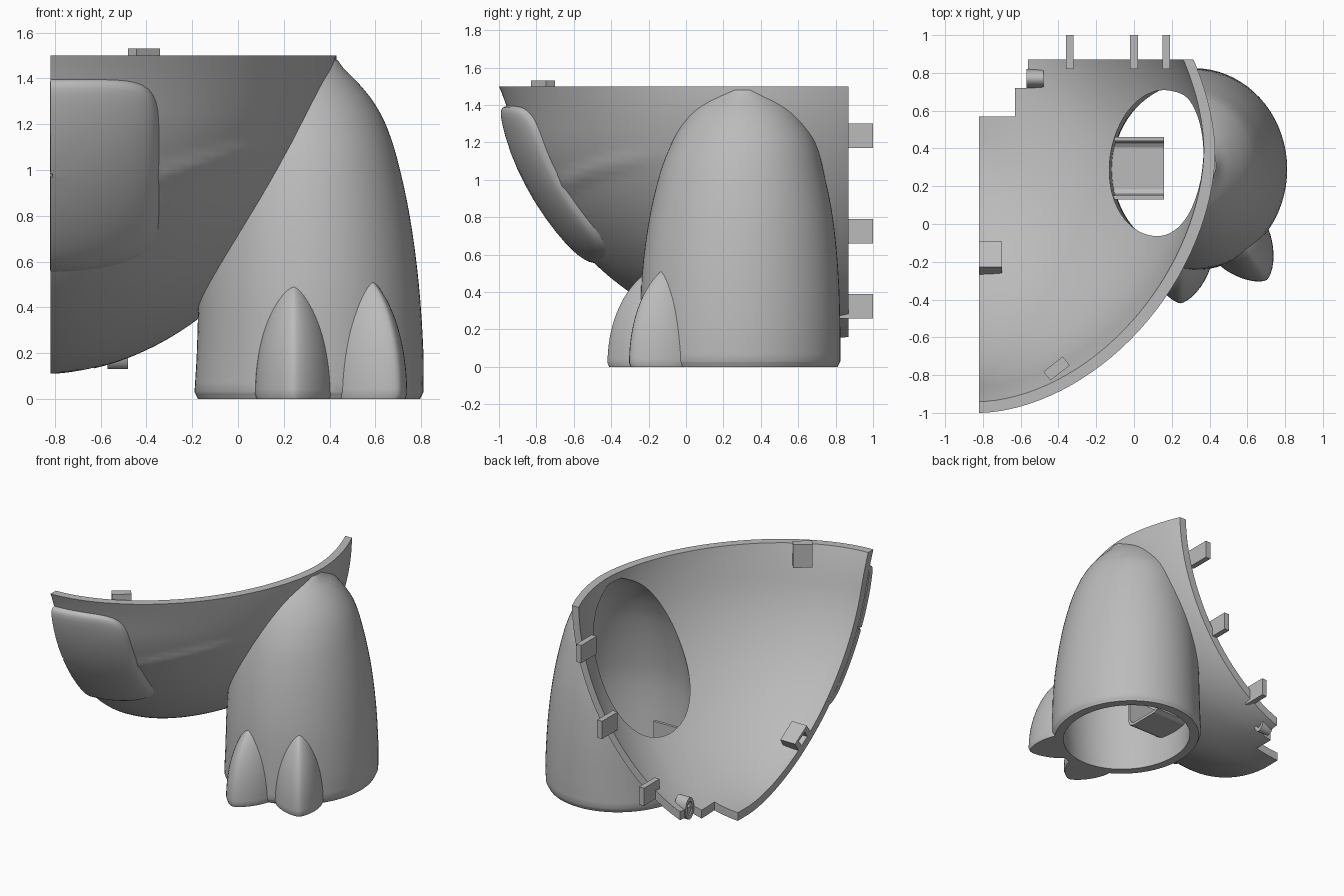
import bpy, bmesh, math
from mathutils import Matrix, Vector

cube = bpy.data.objects.get("Cube")
if cube:
    bpy.data.objects.remove(cube)

grey = bpy.data.materials.new("plain grey")
grey.use_nodes = True
grey.diffuse_color = (0.5, 0.5, 0.5, 1)
grey.node_tree.nodes["Principled BSDF"].inputs["Base Color"].default_value = (0.5, 0.5, 0.5, 1)

MID, BACK, RIM = -0.82, 0.87, 1.5


def finish(bm, name):
    bmesh.ops.recalc_face_normals(bm, faces=bm.faces)
    mesh = bpy.data.meshes.new(name)
    bm.to_mesh(mesh)
    bm.free()
    mesh.materials.append(grey)
    obj = bpy.data.objects.new(name, mesh)
    bpy.context.collection.objects.link(obj)
    return obj


def loft(name, rings, closed=True):
    bm = bmesh.new()
    loops = [[bm.verts.new(p) for p in ring] for ring in rings]
    n = len(rings[0])
    for a, b in zip(loops, loops[1:]):
        for i in range(n if closed else n - 1):
            j = (i + 1) % n
            bm.faces.new((a[i], a[j], b[j], b[i]))
    if closed:
        bm.faces.new(loops[0])
        bm.faces.new(loops[-1])
    return finish(bm, name)


def box(name, lo, hi, turn=None):
    lo, hi = Vector(lo), Vector(hi)
    bm = bmesh.new()
    bmesh.ops.create_cube(bm, size=1)
    m = Matrix.Translation((lo + hi) / 2)
    if turn:
        m = m @ Matrix.Rotation(math.radians(turn[0]), 4, turn[1])
    bm.transform(m @ Matrix.Diagonal((*(hi - lo), 1)))
    return finish(bm, name)


def select(obj):
    bpy.ops.object.select_all(action='DESELECT')
    obj.select_set(True)
    bpy.context.view_layer.objects.active = obj


def combine(obj, other, operation):
    mod = obj.modifiers.new("cut", 'BOOLEAN')
    mod.operation, mod.object, mod.solver = operation, other, 'EXACT'
    select(obj)
    bpy.ops.object.modifier_apply(modifier=mod.name)
    bpy.data.objects.remove(other)


def smooth(obj, angle=35):
    select(obj)
    bpy.ops.object.shade_smooth_by_angle(angle=math.radians(angle))


def power(v, p):
    return math.copysign(abs(v) ** p, v)


# Bowl: plan outline at a given depth below the rim
def outline(d, off=0.0):
    q = min(1, d / (1.39 - off))
    fy = max(0.0005, 1 - q ** 1.7) ** (1 / 1.7)
    fx = max(0.0005, 1 - q ** 1.85) ** (1 / 1.85)
    e = min(1, d / 0.25)
    front = 0.45 - fy * (1.45 - off) + 0.05 * e * (2 - e) * max(0, 1 - d)
    yc = (BACK + 0.36 * front) / 1.36
    return fx * (1.25 - off), yc - front, yc


def front_y(x, z):
    ax, ay, yc = outline(RIM - z)
    return yc - ay * max(0, 1 - abs((x - MID) / ax) ** 1.8) ** (1 / 1.8)


def bowl(name, off):
    rings = []
    steps, count = 60, 128
    for i in range(steps + 1):
        d = (1.39 - off) * math.sin(i / steps * math.pi / 2)
        ax, ay, yc = outline(d, off)
        ring = []
        for k in range(count):
            t = 2 * math.pi * k / count
            c, s = power(math.cos(t), 1 / 0.9), power(math.sin(t), 1 / 0.9)
            x = MID + ax * c
            grow = 1
            if off == 0 and s < 0 and -0.42 < x < 0.25:    # soft crease
                crease = 0.97 + 0.29 * (x + 0.35)
                fade = min(1, (x + 0.42) / 0.1, (0.25 - x) / 0.2)
                grow += 0.012 * fade * math.exp(-((RIM - d - crease) / 0.03) ** 2)
            ring.append((MID + ax * c * grow, yc + ay * s * grow, RIM - d))
        rings.append(ring)
    if off:
        rings.insert(0, [(x, y, z + 0.1) for x, y, z in rings[0]])
    return loft(name, rings)


# Leg: height, centre x, radius x, centre y, radius y
LEG = [(0, .31, .485, .29, .52), (.03, .31, .5, .29, .535), (.2, .315, .495, .29, .535),
       (.5, .31, .48, .29, .525), (.8, .3, .45, .295, .49), (1.05, .295, .4, .3, .435),
       (1.2, .285, .36, .31, .385), (1.3, .27, .32, .31, .33), (1.38, .26, .265, .31, .27),
       (1.44, .25, .215, .31, .2), (1.48, .25, .185, .31, .13)]


def leg_solid(name, wall):
    fine = []
    last = len(LEG) - 1
    for i in range(last):
        a, b, c, d = (LEG[max(0, min(last, i + k))] for k in (-1, 0, 1, 2))
        for j in range(4):
            t = j / 4
            # Smooth curve through the rows, with slopes scaled to the row spacing
            row = [b[0] + (c[0] - b[0]) * t]
            for n in range(1, 5):
                h = c[0] - b[0]
                m0 = (c[n] - a[n]) / (c[0] - a[0]) * h if i > 1 else c[n] - b[n]
                m1 = (d[n] - b[n]) / (d[0] - b[0]) * h if i > 0 else c[n] - b[n]
                row.append(b[n] + t * m0 + t * t * (3 * (c[n] - b[n]) - 2 * m0 - m1)
                           + t ** 3 * (2 * (b[n] - c[n]) + m0 + m1))
            fine.append(row)
    fine.append(LEG[-1])
    rings = []
    for z, cx, rx, cy, ry in fine:
        off = 0
        if wall:
            off = wall * (1 - 0.6 * min(1, z / 0.6))
            if z < 0.1:
                rx, ry = LEG[1][2], LEG[1][4]
            z = z - 0.03
        rings.append([(cx + (rx - off) * math.cos(2 * math.pi * k / 72),
                       cy + (ry - off) * math.sin(2 * math.pi * k / 72), z)
                      for k in range(72)])
    return loft(name, rings)


def toe(name, x, y, heading, width, depth, height):
    rot = Matrix.Rotation(math.radians(heading), 3, 'Z')
    rings = []
    for i in range(25):
        h = i / 24
        w = max(0.03, (1 - h ** 2.2)) ** 0.7
        if i == 0:
            w = 0.96
        ring = []
        for k in range(40):
            t = 2 * math.pi * k / 40
            p = rot @ Vector((width * w * power(math.cos(t), 1.3),
                              depth * w * power(math.sin(t), 1.3), 0))
            ring.append((x + p.x, y + p.y, height * h))
        rings.append(ring)
    return loft(name, rings)


# Outer shell with leg and toes, then hollowed and trimmed
body = bowl("shell_with_leg", 0)
for part in (leg_solid("leg", 0), toe("toe_front", .245, -.18, 0, .17, .24, .515),
             toe("toe_side", .565, -.10, 35, .165, .24, .53)):
    combine(body, part, 'UNION')
for cutter in (bowl("hollow", 0.06), leg_solid("leg_hollow", 0.08),
               box("trim_side", (-3, -2, -1), (MID, 3, 2)),
               box("trim_back", (-3, BACK, -1), (2, 3, 2)),
               box("notch_large", (-1, .57, -.5), (-.63, 1, .6)),
               box("notch_small", (-1, .72, -.5), (-.56, 1, .6))):
    combine(body, cutter, 'DIFFERENCE')
smooth(body)

# Raised front plate that follows the bowl
rings = []
for s in (0.02, .2, .4, .6, .75, .85, .91, .95, .98, 1):
    ring = []
    for k in range(49):
        u = k / 24 - 1
        q = abs(u) ** 3
        t = math.copysign(math.pi / 2 * q / (q + (1 - abs(u)) ** 3), u)
        x = MID + s * 0.475 * power(max(0, math.cos(t)), 0.3)
        z = 0.975 + s * 0.42 * power(math.sin(t), 0.3)
        z += 0.08 * ((x - MID) / 0.475) ** 2 * max(0, (1.0 - z) / 0.45)
        ring.append((x, front_y(x, z) - 0.055 * (1 - s ** 10) ** 0.5, z))
    rings.append(ring)
plate = loft("front_plate", rings, closed=False)
mod = plate.modifiers.new("thickness", 'SOLIDIFY')
mod.thickness, mod.offset = 0.04, -1
if sum(p.normal.y for p in plate.data.polygons) > 0:
    plate.data.flip_normals()
select(plate)
bpy.ops.object.modifier_apply(modifier=mod.name)
smooth(plate, 50)

# Joining tabs along the back edge and the rim
for i, (x, z) in enumerate(((-.34, .325), (0, .725), (.17, 1.235))):
    box(f"back_tab_{i + 1}", (x - .02, .82, z - .065), (x + .02, 1, z + .065))
box("rim_tab", (-.475, -.795, 1.36), (-.345, -.735, 1.53), (38, 'Z'))

# U-shaped channel inside the leg opening
profile = [(.13, .42), (.13, .25), (.145, .215), (.18, .2), (.41, .2), (.445, .215),
           (.46, .25), (.46, .42), (.44, .42), (.44, .26), (.43, .235), (.405, .22),
           (.185, .22), (.16, .235), (.15, .26), (.15, .42)]
loft("leg_channel", [[(x, y, z) for y, z in profile] for x in (-.15, .16)])

# Small slotted bracket on the bowl floor near the cut side
bracket = box("floor_bracket", (MID, -.27, .36), (-.70, -.11, .47), (-32, 'X'))
combine(bracket, box("slot", (-1, -.23, .38), (-.74, -.15, .45), (-32, 'X')), 'DIFFERENCE')


# Oval lug beside the notch
def oval(name, ry, rz, x0, x1):
    return loft(name, [[(x, .77 + ry * math.cos(math.pi * k / 16), .21 + rz * math.sin(math.pi * k / 16))
                        for k in range(32)] for x in (x0, x1)])


lug = oval("oval_lug", .05, .08, -.57, -.48)
combine(lug, oval("lug_hole", .028, .05, -.7, -.4), 'DIFFERENCE')
smooth(lug)
